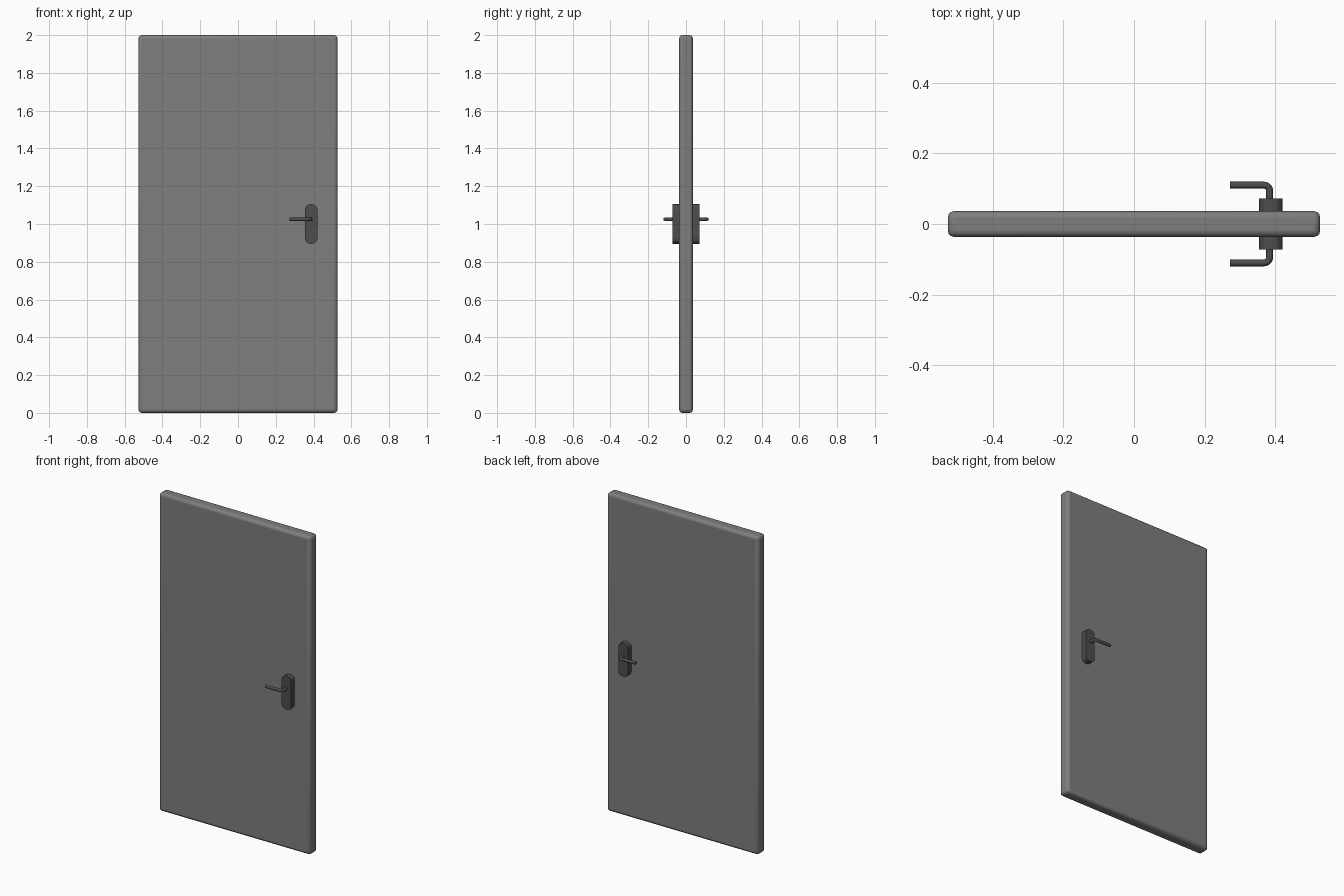
import bpy, math

cube = bpy.data.objects.get("Cube")
if cube:
    bpy.data.objects.remove(cube, do_unlink=True)


def material(name, value):
    mat = bpy.data.materials.new(name)
    mat.use_nodes = True
    colour = (value, value, value, 1)
    mat.diffuse_color = colour
    mat.node_tree.nodes["Principled BSDF"].inputs["Base Color"].default_value = colour
    return mat


door_grey = material("door grey", 0.21)
handle_grey = material("dark handle grey", 0.075)


def box(name, centre, size, mat):
    bpy.ops.mesh.primitive_cube_add(size=1, location=centre)
    obj = bpy.context.object
    obj.name = name
    obj.scale = size
    bpy.ops.object.transform_apply(location=False, rotation=False, scale=True)
    obj.data.materials.append(mat)
    return obj


def apply_bevel(obj, width, segments):
    mod = obj.modifiers.new("Rounded edges", "BEVEL")
    mod.width = width
    mod.segments = segments
    mod.limit_method = "ANGLE"
    return mod


# Door leaf with softly rounded edges
leaf = box("door_leaf", (0, 0, 1), (1.054, 0.073, 2), door_grey)
apply_bevel(leaf, 0.018, 3)
bpy.ops.object.shade_smooth_by_angle(angle=math.radians(35))


def backplate(name, side):
    plate = box(name, (0.387, side * 0.052, 1), (0.066, 0.04, 0.21), handle_grey)
    # Round only the four edges that run through the plate's thickness
    weights = plate.data.attributes.new("bevel_weight_edge", "FLOAT", "EDGE")
    for edge in plate.data.edges:
        a, b = (plate.data.vertices[i].co for i in edge.vertices)
        weights.data[edge.index].value = float(abs(a.y - b.y) > 0.01)
    apply_bevel(plate, 0.028, 3).limit_method = "WEIGHT"


def lever(name, side):
    # Rod leaves the plate, turns through a quarter circle, then runs sideways
    x, y, bend = 0.384, 0.110, 0.016
    path = [(x, 0.05)]
    for i in range(6):
        a = math.radians(90) * i / 5
        path.append((x - bend + bend * math.cos(a), y - bend + bend * math.sin(a)))
    path.append((0.272, y))

    curve = bpy.data.curves.new(name, "CURVE")
    curve.dimensions = "3D"
    curve.bevel_depth = 0.0098
    curve.bevel_resolution = 3
    curve.use_fill_caps = True
    spline = curve.splines.new("POLY")
    spline.points.add(len(path) - 1)
    for point, (px, py) in zip(spline.points, path):
        point.co = (px, side * py, 1.025, 1)
    curve.materials.append(handle_grey)
    obj = bpy.data.objects.new(name, curve)
    bpy.context.collection.objects.link(obj)

    # Turn the swept rod into a mesh with crisp end caps
    bpy.ops.object.select_all(action="DESELECT")
    obj.select_set(True)
    bpy.context.view_layer.objects.active = obj
    bpy.ops.object.convert(target="MESH")
    bpy.ops.object.shade_smooth_by_angle(angle=math.radians(50))


# Matching handle sets on both faces
for label, side in (("front", -1), ("back", 1)):
    backplate(label + "_backplate", side)
    lever(label + "_lever", side)
